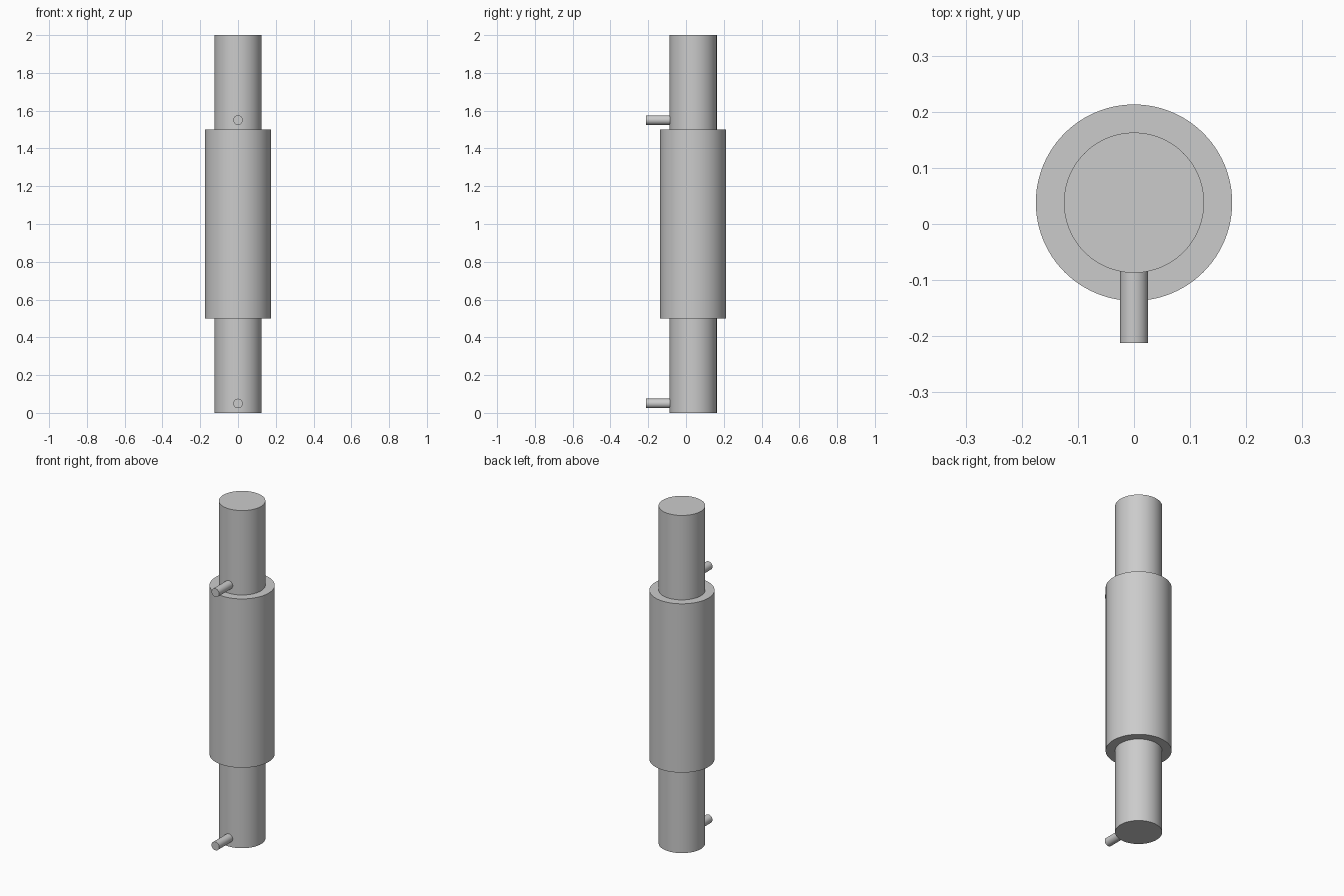
import bpy
import math

cube = bpy.data.objects.get("Cube")
if cube:
    bpy.data.objects.remove(cube, do_unlink=True)

AXIS_Y = 0.038

grey = bpy.data.materials.new("plain_grey")
grey.use_nodes = True
colour = (0.6, 0.6, 0.6, 1)
grey.diffuse_color = colour
grey.node_tree.nodes["Principled BSDF"].inputs["Base Color"].default_value = colour


def cylinder(name, radius, length, centre, tilt=0, sides=96):
    bpy.ops.mesh.primitive_cylinder_add(
        vertices=sides, radius=radius, depth=length,
        location=centre, rotation=(tilt, 0, 0))
    part = bpy.context.object
    part.name = name
    part.data.materials.append(grey)
    bpy.ops.object.shade_smooth_by_angle(angle=math.radians(30))
    return part


# Core rod and the wider sleeve around its middle
cylinder("core_rod", 0.125, 2, (0, AXIS_Y, 1))
cylinder("middle_sleeve", 0.175, 1, (0, AXIS_Y, 1))

# Pegs reaching forward from the rod
peg_tip, peg_root = -0.212, AXIS_Y - 0.1
for name, z in (("lower_peg", 0.05), ("upper_peg", 1.55)):
    cylinder(name, 0.025, peg_root - peg_tip,
             (0, (peg_tip + peg_root) / 2, z), math.pi / 2, 48)
